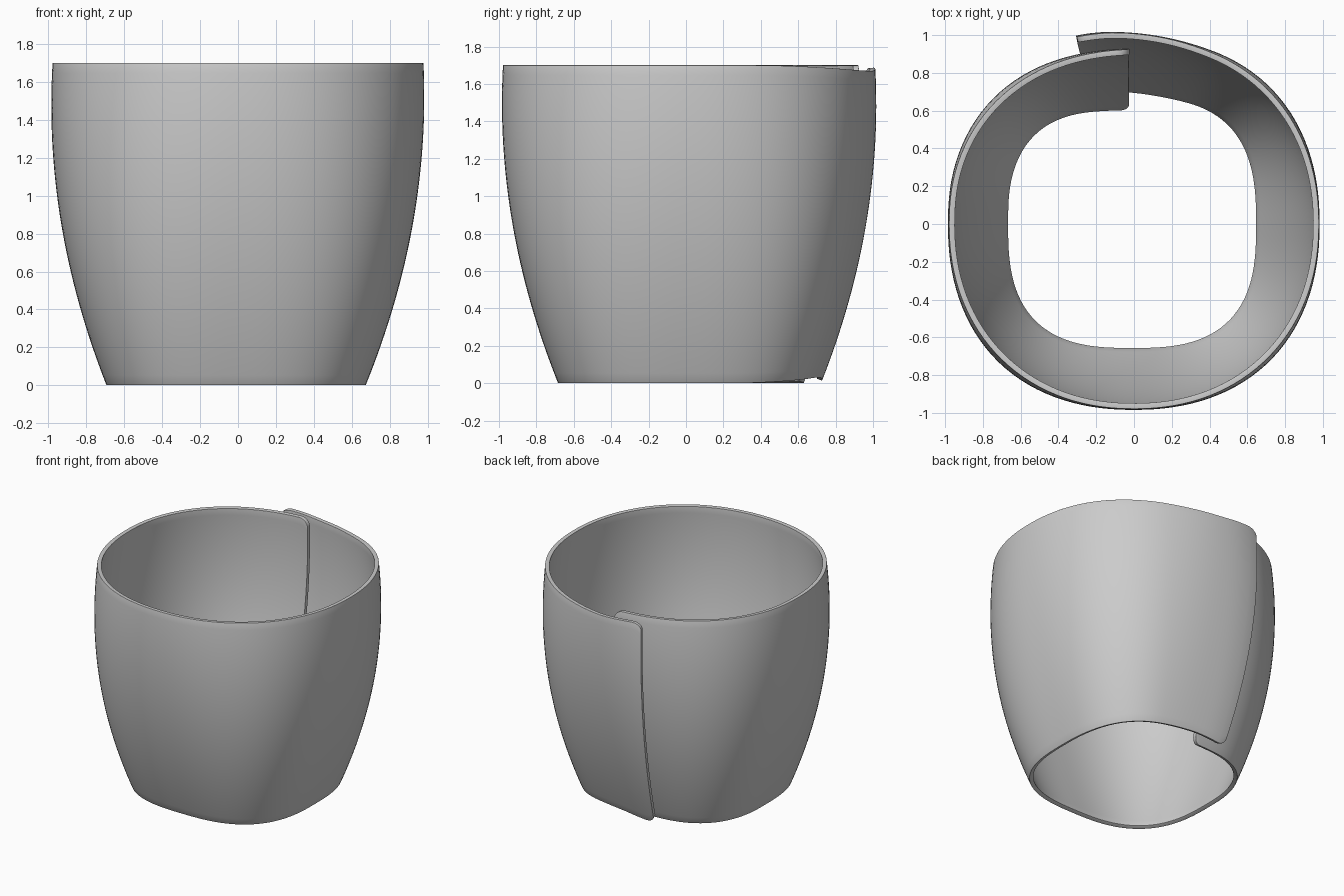
import bpy, bmesh
from math import sin, cos, radians, pi, sqrt, degrees

if "Cube" in bpy.data.objects:
    bpy.data.objects.remove(bpy.data.objects["Cube"])

HEIGHT, THICK, ROWS, CORNER = 1.7, 0.03, 32, 0.07


def smooth(a, b, x):
    t = max(0.0, min(1.0, (x - a) / (b - a)))
    return t * t * (3 - 2 * t)


def wall_point(deg, z):
    """Outer surface: squarish at the base, rounder at the rim, spiralling at the seam."""
    t = z / HEIGHT
    n = 2.75 - 0.6 * t
    radius = 0.984 - 0.3 * ((1.5 - z) / 1.5) ** 2
    c, s = cos(radians(deg)), sin(radians(deg))
    r = radius / (abs(c) ** n + abs(s) ** n) ** (1 / n)
    r += 0.045 * smooth(425, 468, deg) - 0.055 * (1 - smooth(100, 172, deg))
    return (r * c - 0.01 * (1 - t), r * s, z)


def columns():
    """Angle along the strip and corner rounding, clustered at both ends."""
    start, end = 91.5, 467.0
    step = [k / 8 * pi / 2 for k in range(9)]
    ends = [(degrees(CORNER * (1 - cos(a)) / 0.9), CORNER * (1 - sin(a))) for a in step]
    span = ends[-1][0]
    cols = [(start + d, cut) for d, cut in ends]
    lo, hi, count = start + span, end - span, 130
    cols += [(lo + (hi - lo) * k / count, 0.0) for k in range(1, count)]
    cols += [(end - d, cut * 0.7) for d, cut in reversed(ends)]
    return cols


# Wrapped strip, overlapping itself at the back
bm = bmesh.new()
grid = []
for deg, cut in columns():
    dip = 0.03 * smooth(380, 440, deg) - 0.018 * smooth(445, 466, deg)
    low, high = cut + dip, HEIGHT - cut - dip
    grid.append([bm.verts.new(wall_point(deg, low + (high - low) * j / ROWS))
                 for j in range(ROWS + 1)])
for a, b in zip(grid, grid[1:]):
    for j in range(ROWS):
        bm.faces.new((a[j], b[j], b[j + 1], a[j + 1]))
mesh = bpy.data.meshes.new("wrapped_sleeve")
bm.to_mesh(mesh)
bm.free()
sleeve = bpy.data.objects.new("wrapped_sleeve", mesh)
bpy.context.collection.objects.link(sleeve)

# Wall thickness and rounded rim
solid = sleeve.modifiers.new("thickness", 'SOLIDIFY')
solid.thickness = THICK
solid.offset = -1
bevel = sleeve.modifiers.new("rounded_rim", 'BEVEL')
bevel.width = 0.011
bevel.segments = 3
bevel.limit_method = 'ANGLE'
bevel.angle_limit = radians(45)

bpy.context.view_layer.objects.active = sleeve
sleeve.select_set(True)
bpy.ops.object.shade_smooth_by_angle(angle=radians(40))
